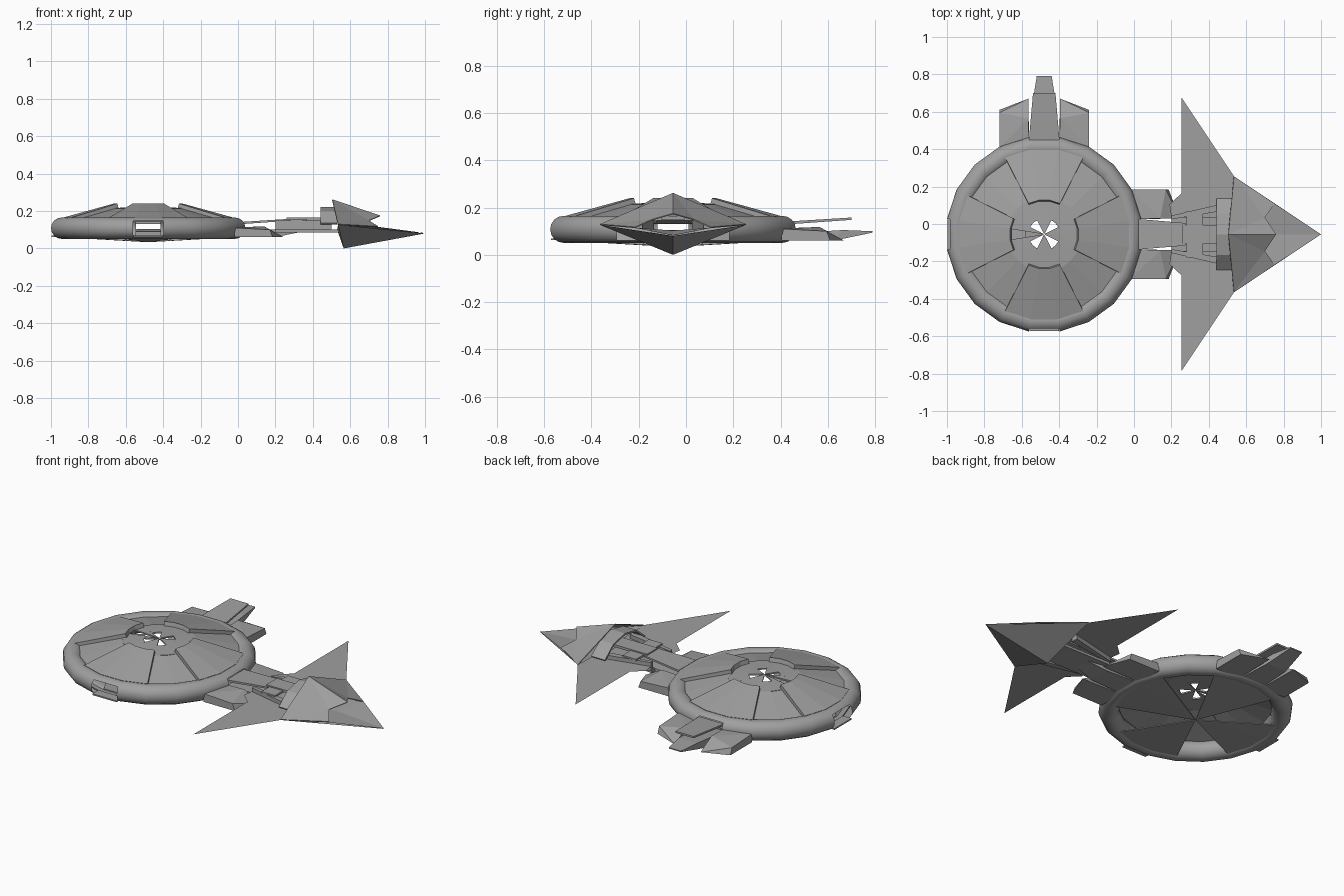
import bpy, bmesh, math
from mathutils import Vector

old = bpy.data.objects.get("Cube")
if old:
    bpy.data.objects.remove(old, do_unlink=True)

grey = bpy.data.materials.new("hull_grey")
grey.use_nodes = True
grey.diffuse_color = (0.35, 0.35, 0.35, 1)
grey.node_tree.nodes["Principled BSDF"].inputs["Base Color"].default_value = (0.35, 0.35, 0.35, 1)

DISC = Vector((-0.48, -0.055, 0))
AXIS = Vector((0, -0.055, 0))
STEP = math.tau / 20


def finish(name, bm, loc, turn=0, mirror=False, thick=0, smooth=False):
    me = bpy.data.meshes.new(name)
    bm.to_mesh(me)
    bm.free()
    me.materials.append(grey)
    ob = bpy.data.objects.new(name, me)
    bpy.context.collection.objects.link(ob)
    ob.location = loc
    ob.rotation_euler.z = turn
    if mirror:
        mod = ob.modifiers.new("mirror", "MIRROR")
        mod.use_axis = (False, True, False)
    if thick:
        mod = ob.modifiers.new("thickness", "SOLIDIFY")
        mod.thickness = thick
        mod.offset = -1
    if smooth:
        bpy.ops.object.select_all(action="DESELECT")
        ob.select_set(True)
        bpy.context.view_layer.objects.active = ob
        bpy.ops.object.shade_smooth_by_angle(angle=math.radians(35))


def sheet(name, pts, faces, loc, **kw):
    bm = bmesh.new()
    vs = [bm.verts.new(p) for p in pts]
    for f in faces:
        bm.faces.new([vs[i] for i in f])
    finish(name, bm, loc, **kw)


def hull(name, pts, loc, **kw):
    bm = bmesh.new()
    for p in pts:
        bm.verts.new(p)
    bmesh.ops.convex_hull(bm, input=bm.verts[:])
    finish(name, bm, loc, **kw)


def box(name, x0, x1, y, z0, z1, loc=AXIS, turn=0):
    hull(name, [(a, b, c) for a in (x0, x1) for b in (-y, y) for c in (z0, z1)], loc, turn=turn)


def lathe(name, first, count, rows, thick=0, skip=(), smooth=False, closed=False):
    """Sweep (radius, height) rows around the disc centre through some 20th parts."""
    bm = bmesh.new()
    cols = []
    for i in range(count + 1):
        a = (first + i + 0.5) * STEP
        cols.append([bm.verts.new((r * math.cos(a), r * math.sin(a), z)) for r, z in rows])
    n = len(rows)
    for i in range(count):
        for j in range(n if closed else n - 1):
            if (i, j) in skip:
                continue
            k = (j + 1) % n
            bm.faces.new((cols[i][j], cols[i][k], cols[i + 1][k], cols[i + 1][j]))
    bmesh.ops.remove_doubles(bm, verts=bm.verts[:], dist=0.0001)
    finish(name, bm, DISC, thick=thick, smooth=smooth)


# Rim tube with a slot through its middle at each quarter
SIDES = 16
tube = [(0.47 + 0.056 * math.cos(j * math.tau / SIDES),
         0.108 + 0.057 * math.sin(j * math.tau / SIDES)) for j in range(SIDES)]
slots = {(i, j) for i in (4, 9, 14, 19) for j in (0, 1, 6, 7, 8, 9, 14, 15)}
lathe("rim_tube", 0, 20, tube[::-1], closed=True, smooth=True,
      skip={(i, (SIDES - 2 - j) % SIDES) for i, j in slots})

for q in range(4):
    s = q * 5
    # Upper panels: broad raised ones at the quarters, sunken ones between
    lathe("raised_panel", s - 2, 3, [(0.185, 0.24), (0.46, 0.165)], thick=0.025)
    lathe("sunken_panel", s + 1, 2, [(0.2, 0.213), (0.435, 0.152)], thick=0.008)
    # Cap wedges: quarters reach the middle, the ones between stop short
    lathe("cap_wedge", s - 2, 3, [(0.004, 0.225), (0.2, 0.215)], thick=0.008,
          skip={(1, 0)} if q == 2 else ())
    lathe("cap_gap_wedge", s + 1, 2, [(0.085, 0.221), (0.2, 0.215)], thick=0.008)
    # Underside wedges with open gaps between
    lathe("belly_panel", s - 2, 3, [(0.465, 0.06), (0.004, 0.033)], thick=0.006)

# Hatch in the open cap wedge
hull("cap_hatch", [(x, y, z) for x, z in ((-0.19, 0.19), (-0.1, 0.21))
                   for y in (-0.03, 0.03)] + [(-0.15, 0, 0.18)], DISC)

# Sills under the two open slots
for turn in (math.pi, -math.pi / 2):
    box("slot_sill", 0.46, 0.517, 0.08, 0.062, 0.07, DISC, turn)

# Fin clusters on the rear and on the neck side
for turn in (0, math.pi / 2):
    hull("side_fin", [(0.46, 0.24, 0.06), (0.665, 0.24, 0.06), (0.725, 0.085, 0.06),
                      (0.46, 0.08, 0.06), (0.46, 0.24, 0.11), (0.65, 0.24, 0.1),
                      (0.62, 0.085, 0.118), (0.46, 0.08, 0.112)], DISC, turn=turn, mirror=True)
    hull("upper_fin", [(u, s * v, z) for s in (-1, 1) for u, v, z in
                       ((0.5, 0.082, 0.142), (0.755, 0.06, 0.158),
                        (0.5, 0.082, 0.13), (0.755, 0.06, 0.148))], DISC, turn=turn)
    hull("lower_fin", [(u, s * v, z) for s in (-1, 1) for u, v, z in
                       ((0.48, 0.075, 0.06), (0.68, 0.065, 0.06), (0.845, 0.04, 0.094),
                        (0.48, 0.075, 0.09), (0.72, 0.06, 0.105), (0.845, 0.04, 0.1))],
         DISC, turn=turn)

# Neck between disc and head
box("neck_floor", 0.2, 0.55, 0.09, 0.085, 0.1)
box("neck_collar", 0.28, 0.37, 0.125, 0.146, 0.158)
box("neck_spine", 0.26, 0.5, 0.05, 0.15, 0.165)
for s in (-1, 1):
    hull("neck_rail", [(x, s * y, z) for x, y in ((0.2, 0.08), (0.5, 0.13), (0.2, 0.1), (0.5, 0.17))
                       for z in (0.1, 0.15)], AXIS)

# Flat swept barbs
sheet("swept_barb", [(0.255, 0.73, 0.127), (0.255, 0.22, 0.127), (0.19, 0.16, 0.127),
                     (0.2, 0.09, 0.127), (0.53, 0.09, 0.127), (0.535, 0.31, 0.127)],
      [(0, 1, 2, 3, 4, 5)], AXIS, mirror=True)

# Arched collar behind the head
arch = [(-0.19, 0.135), (-0.11, 0.2), (0, 0.222), (0.11, 0.2), (0.19, 0.135)]
sheet("head_arch", [(x, y, z) for x in (0.44, 0.53) for y, z in arch],
      [(i, i + 5, i + 6, i + 1) for i in range(4)], AXIS, thick=0.01)

# Head: notched roof above, keel below, sunken deck between
sheet("head_roof", [(0.505, 0, 0.262), (0.535, 0.31, 0.13), (0.75, 0.16, 0.118),
                    (0.7, 0.09, 0.15), (0.76, 0, 0.176)],
      [(0, 4, 3), (0, 3, 1), (1, 3, 2)], AXIS, mirror=True, thick=0.005)
sheet("head_keel", [(0.565, 0, 0.0), (0.535, 0.31, 0.127), (1.0, 0, 0.08), (0.53, 0, 0.1)],
      [(0, 2, 1), (0, 1, 3)], AXIS, mirror=True)
sheet("head_deck", [(1.0, 0, 0.082), (0.75, 0.165, 0.115), (0.535, 0.31, 0.127),
                    (0.53, 0, 0.1), (0.7, 0, 0.103)],
      [(0, 1, 4), (1, 2, 3, 4)], AXIS, mirror=True)
